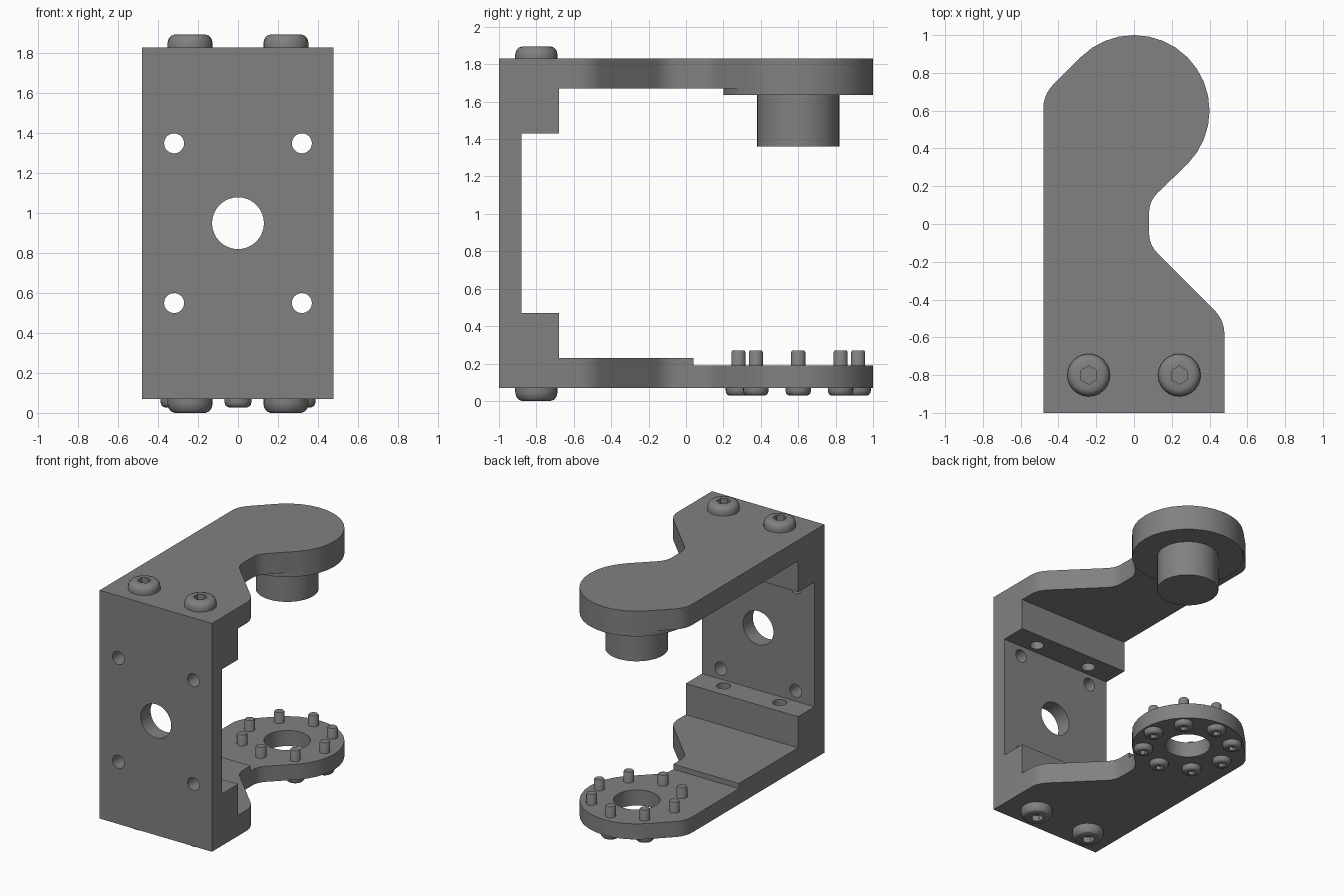
import bpy, bmesh
from math import sin, cos, pi, radians
from mathutils import Vector, Matrix

cube = bpy.data.objects.get("Cube")
if cube:
    bpy.data.objects.remove(cube, do_unlink=True)

grey = bpy.data.materials.new("dark grey metal")
grey.use_nodes = True
GREY = (0.22, 0.22, 0.22, 1)
grey.diffuse_color = GREY
grey.node_tree.nodes["Principled BSDF"].inputs["Base Color"].default_value = GREY

BASE, TOP = 0.07, 1.83      # outer faces of the frame
PIVOT_Y, PAD_R = 0.6, 0.4   # round ends of both arms
BOLT_X, BOLT_Y = 0.24, -0.8


def make_object(name, bm):
    bmesh.ops.recalc_face_normals(bm, faces=bm.faces)
    mesh = bpy.data.meshes.new(name)
    bm.to_mesh(mesh)
    bm.free()
    mesh.materials.append(grey)
    obj = bpy.data.objects.new(name, mesh)
    bpy.context.collection.objects.link(obj)
    return obj


def prism(name, points, offset):
    """Extrude a flat polygon of 3D points along an offset."""
    bm = bmesh.new()
    face = bm.faces.new([bm.verts.new(p) for p in points])
    new = bmesh.ops.extrude_face_region(bm, geom=[face])["geom"]
    bmesh.ops.translate(bm, vec=offset,
                        verts=[v for v in new if isinstance(v, bmesh.types.BMVert)])
    return make_object(name, bm)


def cylinder(name, centre, radius, depth, axis="Z", segments=32):
    bm = bmesh.new()
    turn = Matrix.Rotation(pi / 2, 4, "X") if axis == "Y" else Matrix()
    bmesh.ops.create_cone(bm, cap_ends=True, segments=segments, radius1=radius,
                          radius2=radius, depth=depth,
                          matrix=Matrix.Translation(centre) @ turn)
    return make_object(name, bm)


def cut(obj, cutter):
    cutter.hide_render = True
    bpy.context.view_layer.objects.active = obj
    mod = obj.modifiers.new("cut", "BOOLEAN")
    mod.operation, mod.solver, mod.object = "DIFFERENCE", "EXACT", cutter
    bpy.ops.object.modifier_apply(modifier=mod.name)
    bpy.data.objects.remove(cutter, do_unlink=True)


def smooth(obj):
    bpy.ops.object.select_all(action="DESELECT")
    obj.select_set(True)
    bpy.context.view_layer.objects.active = obj
    bpy.ops.object.shade_smooth_by_angle(angle=radians(30))


def bend(start, corner, end, steps=5):
    """Rounded corner between two straight edges."""
    a, c, b = Vector(start), Vector(corner), Vector(end)
    return [(1 - t) ** 2 * a + 2 * t * (1 - t) * c + t * t * b
            for t in (i / steps for i in range(steps + 1))]


def screw(name, x, y, z, up, head_r, head_h, shank_r, shank_len):
    """Button-head screw with hex socket; up is the side the head points to."""
    segments, hex_r = 24, head_r * 0.37
    # each ring: radius, height, whether it follows the hexagon
    rings = [(shank_r * 0.85, -shank_len, False),
             (shank_r, -shank_len + 0.01, False), (shank_r, 0, False),
             (head_r, 0, False), (head_r, head_h * 0.35, False),
             (head_r * 0.95, head_h * 0.68, False),
             (head_r * 0.84, head_h * 0.9, False), (head_r * 0.68, head_h, False),
             (hex_r, head_h, True), (hex_r, head_h * 0.35, True)]
    bm = bmesh.new()
    loops = []
    for radius, height, is_hex in rings:
        loop = []
        for i in range(segments):
            a = 2 * pi * i / segments
            r = radius
            if is_hex:
                r /= cos((a + pi / 6) % (pi / 3) - pi / 6)
            loop.append(bm.verts.new((x + r * cos(a), y + r * sin(a), z + up * height)))
        loops.append(loop)
    for low, high in zip(loops, loops[1:]):
        for i in range(segments):
            j = (i + 1) % segments
            bm.faces.new((low[i], low[j], high[j], high[i]))
    bm.faces.new(loops[0])
    bm.faces.new(loops[-1])
    smooth(make_object(name, bm))


# Frame: plan outline extruded to full height
outline = [Vector((-0.48, -1)), Vector((0.478, -1))]
outline += bend((0.478, -0.57), (0.475, -0.505), (0.42, -0.45))
outline += bend((0.125, -0.155), (0.08, -0.11), (0.08, -0.05))
outline += bend((0.08, 0.06), (0.08, 0.12), (0.125, 0.165))
outline += [Vector((PAD_R * cos(a), PIVOT_Y + PAD_R * sin(a)))
            for a in (radians(-45 + 11.25 * i) for i in range(17))]
outline += bend((-0.425, 0.741), (-0.48, 0.686), (-0.48, 0.61))
frame = prism("bracket_frame", [(p.x, p.y, BASE) for p in outline], (0, 0, TOP - BASE))

# Open interior with stepped blocks and a thinner lower pad
inside = [(-0.88, 0.47), (-0.68, 0.47), (-0.68, 0.23), (0.04, 0.23), (0.04, 0.19),
          (1.2, 0.19), (1.2, 1.67), (-0.68, 1.67), (-0.68, 1.43), (-0.88, 1.43)]
cut(frame, prism("interior_cutter", [(-1, y, z) for y, z in inside], (2, 0, 0)))

# Holes in the wall, lower arm and blocks
cut(frame, cylinder("wall_hole_cutter", (0, -0.95, 0.95), 0.13, 0.4, "Y"))
cut(frame, cylinder("arm_hole_cutter", (0, PIVOT_Y, 0.15), 0.163, 0.3))
for side in (-1, 1):
    for z in (0.55, 1.35):
        cut(frame, cylinder("mount_hole_cutter", (side * 0.32, -0.95, z), 0.05, 0.4, "Y"))
    for z in (0.27, 1.63):
        cut(frame, cylinder("bolt_hole_cutter", (side * BOLT_X, BOLT_Y, z), 0.05, 0.6))
smooth(frame)

# Round pad and pivot boss under the upper arm
smooth(cylinder("upper_pad", (0, PIVOT_Y, 1.6525), PAD_R, 0.035))
smooth(cylinder("pivot_boss", (0, PIVOT_Y, 1.5), 0.22, 0.28, segments=48))

# Large bolts above and below
for side, label in ((-1, "right"), (1, "left")):
    screw("top_bolt_" + label, side * BOLT_X, BOLT_Y, TOP, 1, 0.113, 0.065, 0.049, 0.25)
    screw("bottom_bolt_" + label, side * BOLT_X, BOLT_Y, BASE, -1, 0.113, 0.07, 0.049, 0.25)

# Ring of small screws through the lower pad
for i in range(8):
    a = i * pi / 4
    screw("ring_screw_%d" % (i + 1), 0.32 * cos(a), PIVOT_Y + 0.32 * sin(a),
          BASE, -1, 0.068, 0.042, 0.038, 0.2)
